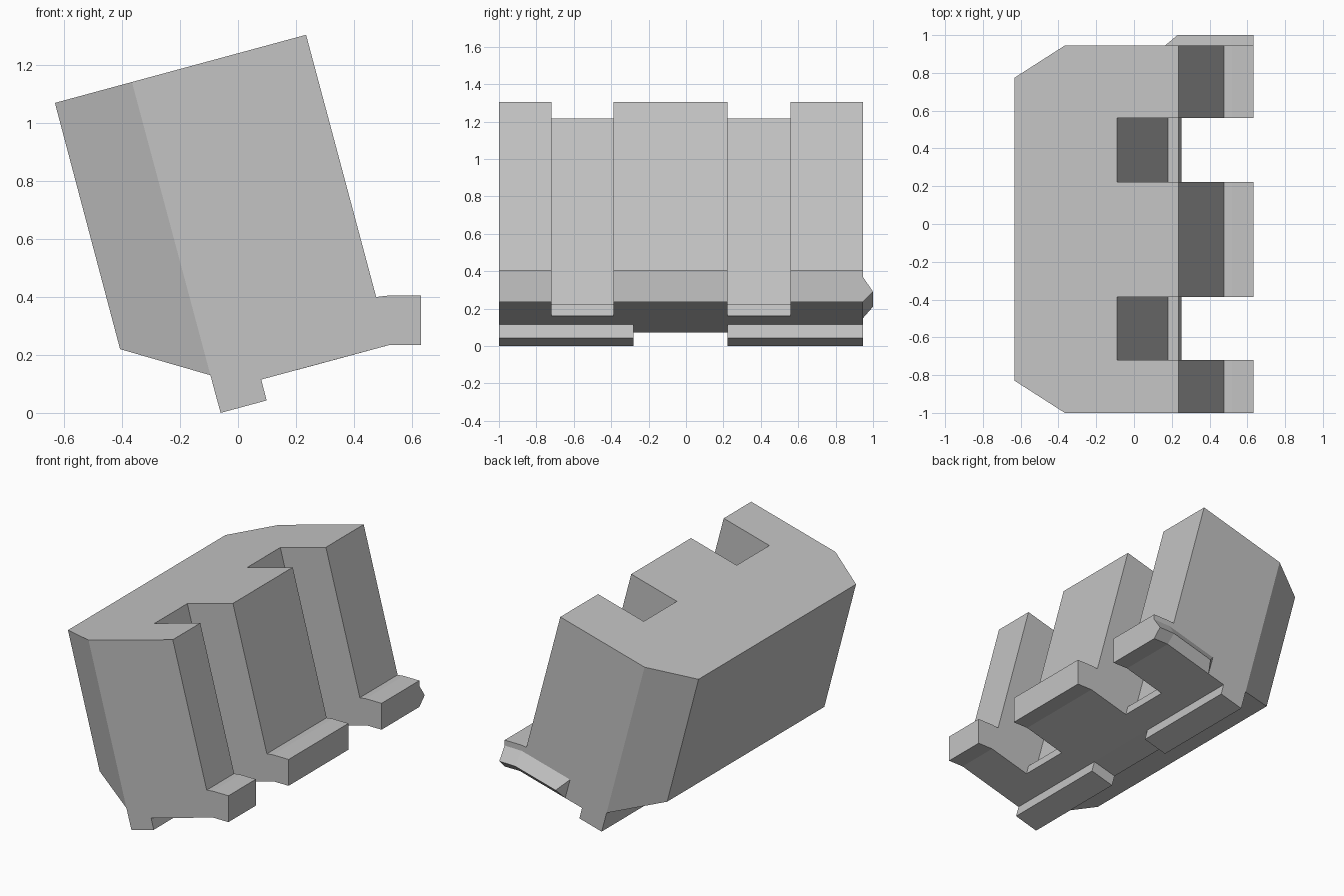
import bpy, bmesh
from mathutils import Vector
from math import radians, sin, cos

cube = bpy.data.objects.get("Cube")
if cube:
    bpy.data.objects.remove(cube, do_unlink=True)

# Single matte grey
grey = bpy.data.materials.new("light grey")
grey.use_nodes = True
COLOR = (0.55, 0.55, 0.55, 1)
grey.diffuse_color = COLOR
grey.node_tree.nodes["Principled BSDF"].inputs["Base Color"].default_value = COLOR

TILT = radians(15)
FRONT, BACK = -1.0, 0.945
ACROSS = Vector((cos(TILT), 0, sin(TILT)))   # tilted sideways axis
DEPTH = Vector((0, 1, 0))


def finish(name, bm):
    bmesh.ops.recalc_face_normals(bm, faces=bm.faces[:])
    mesh = bpy.data.meshes.new(name)
    bm.to_mesh(mesh)
    bm.free()
    mesh.materials.append(grey)
    obj = bpy.data.objects.new(name, mesh)
    bpy.context.collection.objects.link(obj)
    return obj


def prism(profile, y0, y1):
    """Extrude an (x, z) profile from y0 to y1."""
    bm = bmesh.new()
    face = bm.faces.new([bm.verts.new((x, y0, z)) for x, z in profile])
    ext = bmesh.ops.extrude_face_region(bm, geom=[face])
    moved = [v for v in ext["geom"] if isinstance(v, bmesh.types.BMVert)]
    bmesh.ops.translate(bm, verts=moved, vec=(0, y1 - y0, 0))
    return bm


# Leaning block with a flat lip along its foot
TIP = (-0.095, 0.13)
body_profile = [(-0.632, 1.07), (0.235, 1.305), (0.477, 0.40), (0.52, 0.405),
                (0.632, 0.405), (0.632, 0.235), (0.525, 0.235), (0.08, 0.115),
                (-0.08, 0.073), TIP, (-0.407, 0.22)]
bm = prism(body_profile, FRONT, BACK)

# Chamfers on both rear corners
for y, side in ((FRONT, -1), (BACK, 1)):
    cut = bmesh.ops.bisect_plane(
        bm, geom=bm.verts[:] + bm.edges[:] + bm.faces[:], dist=0.001,
        plane_co=(TIP[0], y, TIP[1]),
        plane_no=(ACROSS * -0.17 + DEPTH * side * 0.275).normalized(),
        clear_outer=True)
    rim = [e for e in bm.edges if e.is_boundary]
    bmesh.ops.holes_fill(bm, edges=rim, sides=0)
body = finish("body", bm)

# Two notches cut through the face and lip
notch_profile = [(-0.144, 1.416), (-0.09, 1.215), (0.18, 0.207), (0.235, 0.222),
                 (0.278, 0.06), (0.9, 0.06), (0.9, 1.416)]
for y0, y1 in ((-0.72, -0.387), (0.222, 0.56)):
    cutter = finish("notch_cutter", prism(notch_profile, y0, y1))
    cutter.hide_render = True
    mod = body.modifiers.new("notch", 'BOOLEAN')
    mod.operation = 'DIFFERENCE'
    mod.solver = 'EXACT'
    mod.object = cutter
    bpy.context.view_layer.objects.active = body
    bpy.ops.object.modifier_apply(modifier=mod.name)
    bpy.data.objects.remove(cutter, do_unlink=True)

# Locating rails under the block
rail_profile = [(-0.08, 0.073), (0.08, 0.115), (0.099, 0.043), (-0.06, 0)]
for name, y0, y1 in (("front_rail", FRONT, -0.28), ("back_rail", 0.222, BACK)):
    finish(name, prism(rail_profile, y0, y1))

# Triangular ridge bent along the back end of the lip: upper, apex, lower
bm = bmesh.new()
stations = [[(0.165, 0.275), (0.23, 0.21), (0.20, 0.147)],
            [(0.51, 0.368), (0.52, 0.288), (0.525, 0.235)],
            [(0.632, 0.37), (0.632, 0.29), (0.632, 0.235)]]
rings = [[bm.verts.new((x, y, z)) for (x, z), y in zip(s, (BACK, 1.0, BACK))]
         for s in stations]
for a, b in zip(rings, rings[1:]):
    for i in range(3):
        j = (i + 1) % 3
        bm.faces.new((a[i], a[j], b[j], b[i]))
bm.faces.new(rings[0])
bm.faces.new(rings[-1])
finish("end_ridge", bm)
